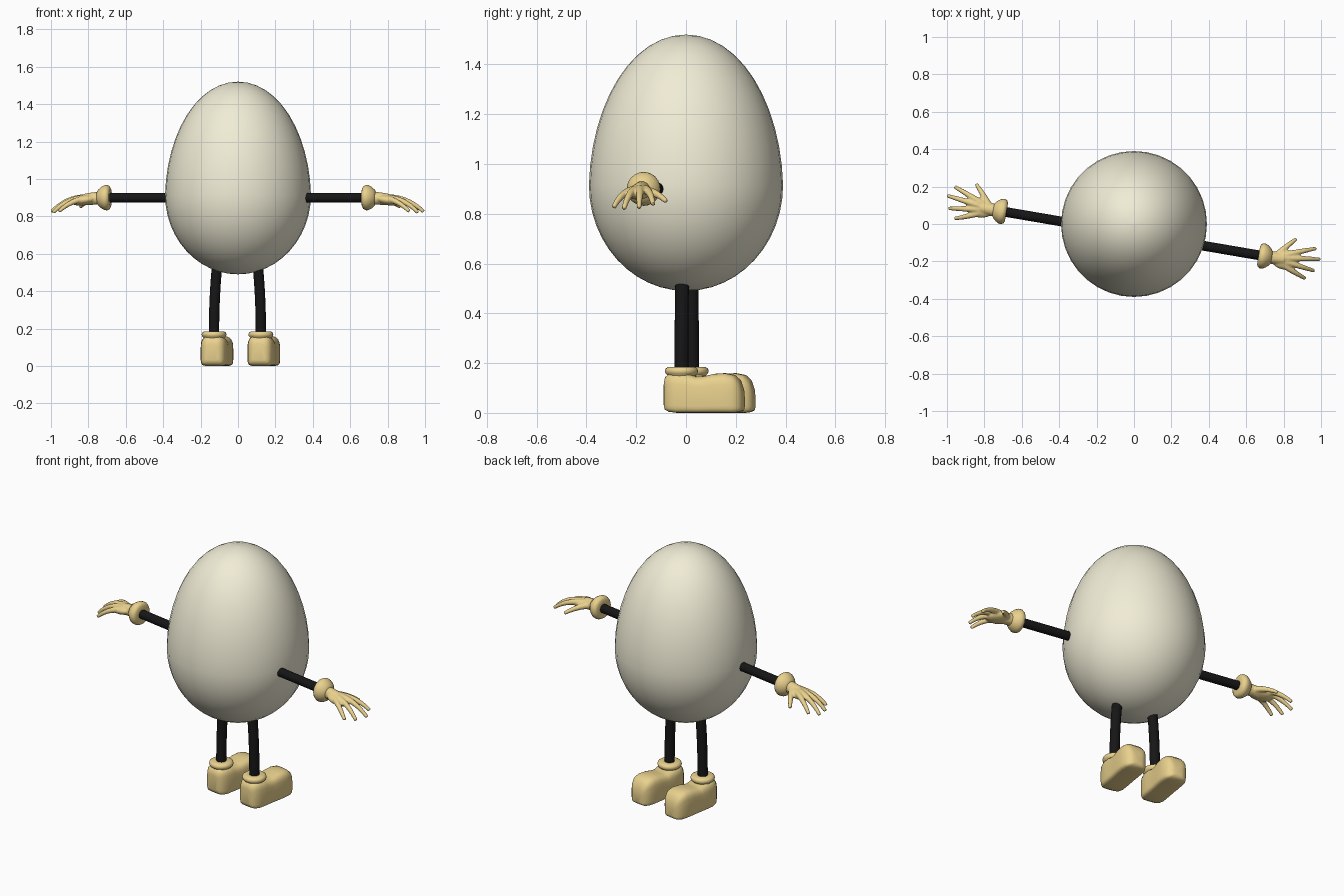
import bpy, bmesh, math
from mathutils import Vector, Matrix

if "Cube" in bpy.data.objects:
    bpy.data.objects.remove(bpy.data.objects["Cube"])

TAU = 2 * math.pi
TURN = Matrix.Rotation(math.radians(-9.7), 4, 'Z')   # all limbs are turned about z
ARM_FRAME = Matrix.Translation((0, -0.053, 0)) @ TURN @ Matrix.Translation((-0.008, 0, 0))
LEG_FRAME = Matrix.Translation((-0.003, 0.003, 0)) @ TURN


def material(name, rgb):
    m = bpy.data.materials.new(name)
    m.diffuse_color = (*rgb, 1)
    m.use_nodes = True
    m.node_tree.nodes["Principled BSDF"].inputs["Base Color"].default_value = m.diffuse_color
    return m


SHELL = material("cream", (0.87, 0.84, 0.67))
GLOVE = material("tan", (0.82, 0.64, 0.27))
BLACK = material("black", (0.008, 0.008, 0.008))


def loft(bm, rings):
    """Skin a list of point rings and cap both ends."""
    rows = [[bm.verts.new(p) for p in ring] for ring in rings]
    for a, b in zip(rows, rows[1:]):
        for i in range(len(a)):
            j = (i + 1) % len(a)
            bm.faces.new((a[i], a[j], b[j], b[i]))
    bm.faces.new(rows[0][::-1])
    bm.faces.new(rows[-1])


def finish(bm, name, mat, side=1, frame=Matrix.Identity(4)):
    """Mirror for the other side, place in the limb frame and shade smooth."""
    if side < 0:
        bmesh.ops.scale(bm, vec=(-1, 1, 1), verts=bm.verts)
    bmesh.ops.transform(bm, matrix=frame, verts=bm.verts)
    bmesh.ops.recalc_face_normals(bm, faces=bm.faces)
    mesh = bpy.data.meshes.new(name)
    bm.to_mesh(mesh)
    bm.free()
    mesh.materials.append(mat)
    obj = bpy.data.objects.new(name, mesh)
    bpy.context.collection.objects.link(obj)
    bpy.ops.object.select_all(action='DESELECT')
    obj.select_set(True)
    bpy.context.view_layer.objects.active = obj
    bpy.ops.object.shade_smooth_by_angle(angle=math.radians(50))
    return obj


def lathe(profile, n, axis='Z'):
    """Rings from (radius, height) pairs about z or x."""
    rings = []
    for r, h in profile:
        ring = [(r * math.cos(TAU * i / n), r * math.sin(TAU * i / n)) for i in range(n)]
        rings.append([(a, b, h) if axis == 'Z' else (h, a, b) for a, b in ring])
    return rings


def tube(points, r0, r1, n=10, steps=10):
    """Rings along a quadratic curve through start, bend and end, with a round tip."""
    a, b, c = map(Vector, points)
    rings = []
    for k in range(steps + 1):
        t = k / steps
        p = a * (1 - t) ** 2 + b * 2 * t * (1 - t) + c * t * t
        d = ((b - a) * (1 - t) + (c - b) * t).normalized()
        u = d.cross(Vector((0, 0, 1)) if abs(d.z) < 0.8 else Vector((0, 1, 0))).normalized()
        v = d.cross(u)
        r = r0 + (r1 - r0) * t
        rings.append([p + r * (u * math.cos(TAU * i / n) + v * math.sin(TAU * i / n))
                      for i in range(n)])
    return rings


# egg body: two half ellipses meeting at the widest height
profile = []
for k in range(25):
    a = math.pi * (k + 0.02) / 24.04 - math.pi / 2
    s = math.sin(a)
    r = 0.39 * math.cos(a) * (1 - 0.03 * max(s, 0) * math.cos(a) ** 2)
    profile.append((r, 0.915 + s * (0.605 if s > 0 else 0.425)))
bm = bmesh.new()
loft(bm, lathe(profile, 36))
finish(bm, "egg_body", SHELL)

FINGERS = [  # bend, tip, root radius, tip radius
    ((0.815, 0.065, 0.895), (0.868, 0.120, 0.850), 0.022, 0.010),
    ((0.89, 0.055, 0.915), (0.978, 0.086, 0.838), 0.022, 0.010),
    ((0.91, 0.022, 0.920), (1.010, 0.033, 0.824), 0.022, 0.010),
    ((0.90, -0.020, 0.915), (0.990, -0.032, 0.820), 0.022, 0.010),
    ((0.87, -0.055, 0.905), (0.950, -0.080, 0.826), 0.022, 0.010),
]
CUFF = [(0.025, 0.685), (0.05, 0.684), (0.062, 0.690), (0.068, 0.702), (0.067, 0.716),
        (0.058, 0.732), (0.044, 0.748), (0.03, 0.756)]

# foot cross sections: y, half width, bottom, top
FOOT = [(-0.068, 0.030, 0.030, 0.120), (-0.062, 0.048, 0.012, 0.145),
        (-0.045, 0.062, 0.004, 0.158), (-0.015, 0.070, 0.0, 0.160),
        (0.030, 0.071, 0.0, 0.158), (0.065, 0.070, 0.0, 0.146),
        (0.095, 0.070, 0.0, 0.148), (0.135, 0.072, 0.0, 0.157),
        (0.180, 0.072, 0.0, 0.160), (0.215, 0.068, 0.0, 0.153),
        (0.237, 0.057, 0.003, 0.133), (0.250, 0.042, 0.010, 0.100),
        (0.255, 0.022, 0.022, 0.070)]
ANKLE = [(0.05, 0.135), (0.055, 0.15), (0.064, 0.158), (0.067, 0.168),
         (0.064, 0.178), (0.053, 0.185), (0.025, 0.184)]


def power(v, e):
    return math.copysign(abs(v) ** e, v)


for side, label in ((1, "right"), (-1, "left")):
    # arm
    bm = bmesh.new()
    loft(bm, [[(x, y, z + 0.9) for x, y, z in ring]
              for ring in lathe([(0.026, 0.34), (0.026, 0.70)], 16, 'X')])
    finish(bm, label + "_arm", BLACK, side, ARM_FRAME)

    # glove cuff
    bm = bmesh.new()
    loft(bm, [[(x, y, z + 0.9) for x, y, z in ring] for ring in lathe(CUFF, 24, 'X')])
    finish(bm, label + "_glove_cuff", GLOVE, side, ARM_FRAME)

    # hand: wrist, palm and five fingers fused into one skin
    bm = bmesh.new()
    loft(bm, tube([(0.73, 0, 0.897), (0.77, 0, 0.897), (0.82, 0, 0.89)], 0.036, 0.032, 14))
    bmesh.ops.create_uvsphere(bm, u_segments=20, v_segments=12, radius=1,
                              matrix=Matrix.Translation((0.825, 0, 0.887))
                              @ Matrix.Rotation(0.15, 4, 'Y')
                              @ Matrix.Diagonal((0.075, 0.054, 0.028, 1)))
    for bend, tip, r0, r1 in FINGERS:
        loft(bm, tube([(0.77, 0.0, 0.893), bend, tip], r0, r1))
    hand = finish(bm, label + "_hand", GLOVE, side, ARM_FRAME)
    fuse = hand.modifiers.new("fuse", 'REMESH')
    fuse.mode = 'VOXEL'
    fuse.voxel_size = 0.005
    fuse.use_smooth_shade = True
    soft = hand.modifiers.new("soften", 'SMOOTH')
    soft.factor = 0.5
    soft.iterations = 4

    # leg
    bm = bmesh.new()
    loft(bm, tube([(0.110, 0, 0.54), (0.128, 0, 0.36), (0.127, 0, 0.16)], 0.028, 0.028, 16))
    finish(bm, label + "_leg", BLACK, side, LEG_FRAME)

    # shoe with flat sole and round toe
    bm = bmesh.new()
    rings = []
    for y, w, lo, hi in FOOT:
        mid, half = (lo + hi) / 2, (hi - lo) / 2
        ring = []
        for i in range(28):
            c, s = math.cos(TAU * i / 28), math.sin(TAU * i / 28)
            e = 0.55 if s > 0 else 0.3
            ring.append((0.127 + w * power(c, e), y, mid + half * power(s, e)))
        rings.append(ring)
    loft(bm, rings)
    finish(bm, label + "_shoe", GLOVE, side, LEG_FRAME)

    # shoe collar
    bm = bmesh.new()
    loft(bm, [[(x + 0.127, y, z) for x, y, z in ring] for ring in lathe(ANKLE, 24)])
    finish(bm, label + "_shoe_collar", GLOVE, side, LEG_FRAME)
